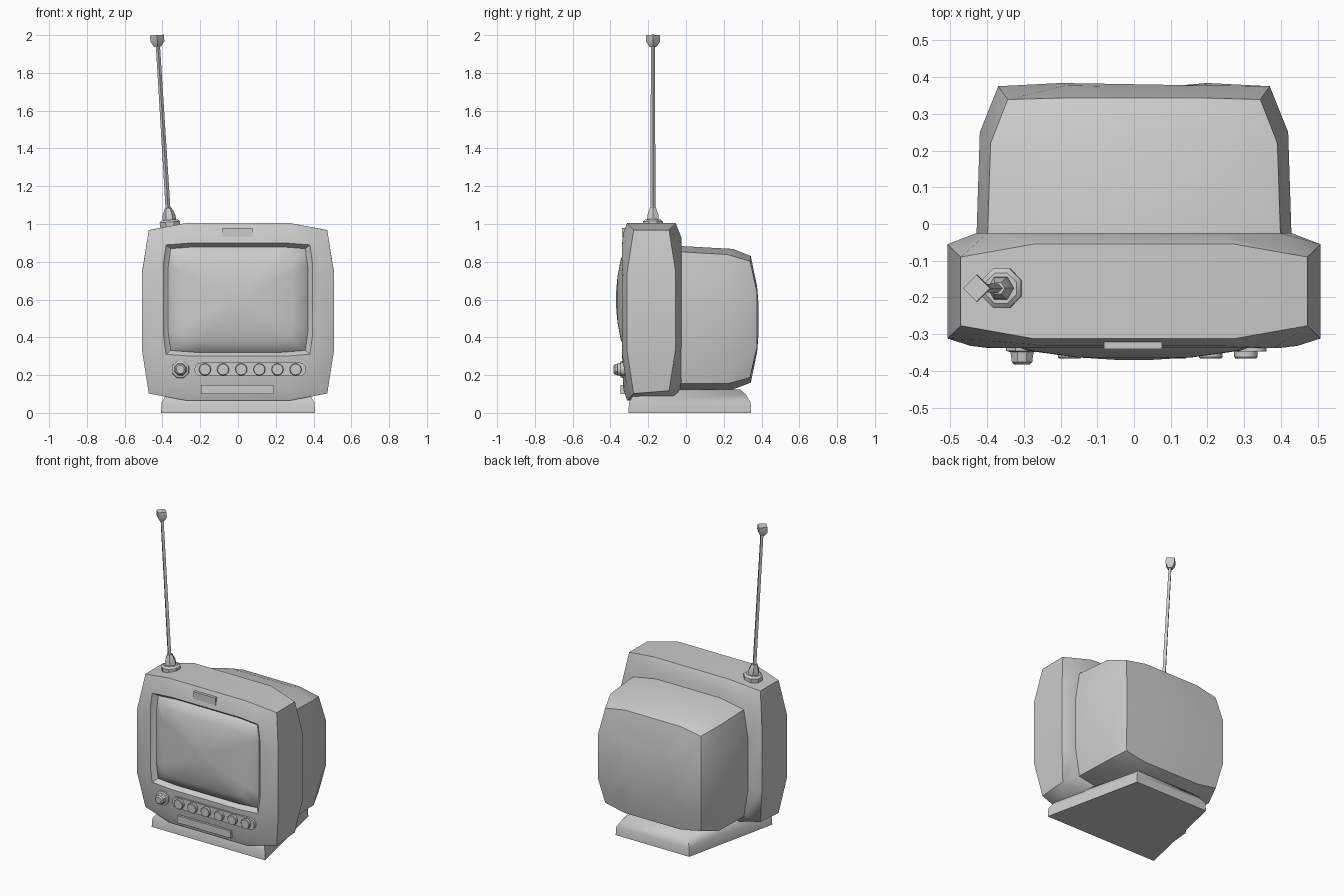
import bpy, bmesh
from math import radians, pi, sin, cos
from mathutils import Vector

if "Cube" in bpy.data.objects:
    bpy.data.objects.remove(bpy.data.objects["Cube"])


def finish(name, bm, angle=45):
    bmesh.ops.recalc_face_normals(bm, faces=bm.faces)
    me = bpy.data.meshes.new(name)
    bm.to_mesh(me)
    bm.free()
    ob = bpy.data.objects.new(name, me)
    bpy.context.collection.objects.link(ob)
    bpy.ops.object.select_all(action='DESELECT')
    ob.select_set(True)
    bpy.context.view_layer.objects.active = ob
    if angle:
        bpy.ops.object.shade_smooth_by_angle(angle=radians(angle))
    return ob


def loft(name, rings, angle=45):
    bm = bmesh.new()
    loops = [[bm.verts.new(p) for p in r] for r in rings]
    n = len(loops[0])
    for a, b in zip(loops, loops[1:]):
        for i in range(n):
            bm.faces.new((a[i], a[(i + 1) % n], b[(i + 1) % n], b[i]))
    bm.faces.new(loops[0])
    bm.faces.new(loops[-1])
    return finish(name, bm, angle)


SOFT = [(1, .44), (.93, .92), (.54, 1)]
TIGHT = [(1, .62), (.965, .965), (.62, 1)]


def ring(y, hw, z0, z1, shape=SOFT, corner=0, bow=0):
    """Twelve-sided rounded rectangle; corner shifts corner points in y, bow curves it over z."""
    zc, hh = (z0 + z1) / 2, (z1 - z0) / 2
    q = [(u, v, corner * (i == 1)) for i, (u, v) in enumerate(shape)]
    pts = q + [(-u, v, c) for u, v, c in q[::-1]]
    pts += [(-u, -v, c) for u, v, c in q] + [(u, -v, c) for u, v, c in q[::-1]]
    return [(u * hw, y + c - bow * v * v, zc + v * hh) for u, v, c in pts]


def prism(name, p0, p1, profile, sides, phase=0.0, angle=35):
    """Turned part along p0-p1; profile lists (fraction, radius)."""
    p0, p1 = Vector(p0), Vector(p1)
    rot = Vector((0, 0, 1)).rotation_difference(p1 - p0)
    rings = []
    for t, r in profile:
        c = p0.lerp(p1, t)
        rings.append([c + rot @ Vector((r * cos(phase + 2 * pi * i / sides),
                                        r * sin(phase + 2 * pi * i / sides), 0))
                      for i in range(sides)])
    return loft(name, rings, angle)


def box(name, x0, x1, y0, y1, z0, z1):
    return loft(name, [[(x0, y, z0), (x1, y, z0), (x1, y, z1), (x0, y, z1)]
                       for y in (y0, y1)], 0)


# front housing with recessed screen opening
loft("front_housing", [
    ring(-.305, .365, .325, .875, TIGHT),
    ring(-.338, .395, .30, .90, TIGHT),
    ring(-.332, .445, .125, .955, SOFT, .015),
    ring(-.312, .508, .065, 1.005, SOFT, .035),
    ring(-.055, .508, .08, 1.005, SOFT, -.035),
    ring(-.025, .43, .13, .93)], 50)

# bulging picture tube
loft("screen", [
    ring(-.30, .375, .315, .885, TIGHT),
    ring(-.318, .365, .325, .875, TIGHT),
    ring(-.345, .29, .385, .815, TIGHT),
    ring(-.363, .16, .48, .72, TIGHT),
    ring(-.37, .05, .56, .64, TIGHT)], 50)

# rear housing
loft("rear_housing", [
    ring(-.06, .43, .125, .885),
    ring(.25, .42, .125, .868, SOFT, -.03),
    ring(.383, .37, .16, .83, SOFT, -.01, .04),
    ring(.386, .20, .32, .67, SOFT, 0, .01)], 50)

# base, narrower at the back
def foot(z, s):
    f, b, yf, yb = .408 - s, .265 - s, -.305 + s, .345 - s
    return [(-f, yf, z), (f, yf, z), (b, yb, z), (-b, yb, z)]
loft("base", [foot(0, 0), foot(.055, .003), foot(.10, .03), foot(.125, .06)], 50)

# button strip with rounded ends
bar = []
for cx, a0 in ((.325, -90), (-.195, 90)):
    for k in range(7):
        a = radians(a0 + 30 * k)
        bar.append((cx + .036 * cos(a), .23 + .036 * sin(a)))
loft("button_strip", [[(x, y, z) for x, z in bar] for y in (-.32, -.347)], 35)

# six push buttons
for i in range(6):
    x = -.175 + .096 * i
    prism(f"button_{i + 1}", (x, -.33, .23), (x, -.366, .23),
          [(0, .032), (.9, .032), (1, .029)], 12)

# tuning knob
prism("knob", (-.305, -.315, .23), (-.305, -.383, .23),
      [(0, .05), (.45, .047), (.5, .034), (.9, .03), (1, .022)], 8, pi / 8)

# lower slot cover and top latch
box("slot_cover", -.195, .188, -.347, -.30, .10, .147)
box("top_latch", -.082, .076, -.34, -.30, .932, .98)

# antenna
Y = -.175
prism("antenna_collar", (-.359, Y, .985), (-.362, Y, 1.022),
      [(0, .058), (.7, .058), (1, .045)], 8, pi / 8)
prism("antenna_socket", (-.362, Y, 1.015), (-.370, Y, 1.085),
      [(0, .036), (.45, .034), (1, .018)], 6)
prism("antenna_rod", (-.370, Y, 1.07), (-.425, Y, 1.96), [(0, .013), (1, .011)], 4)
prism("antenna_tip", (-.425, Y, 1.938), (-.429, Y, 2.0),
      [(0, .018), (.45, .037), (1, .037)], 4)
